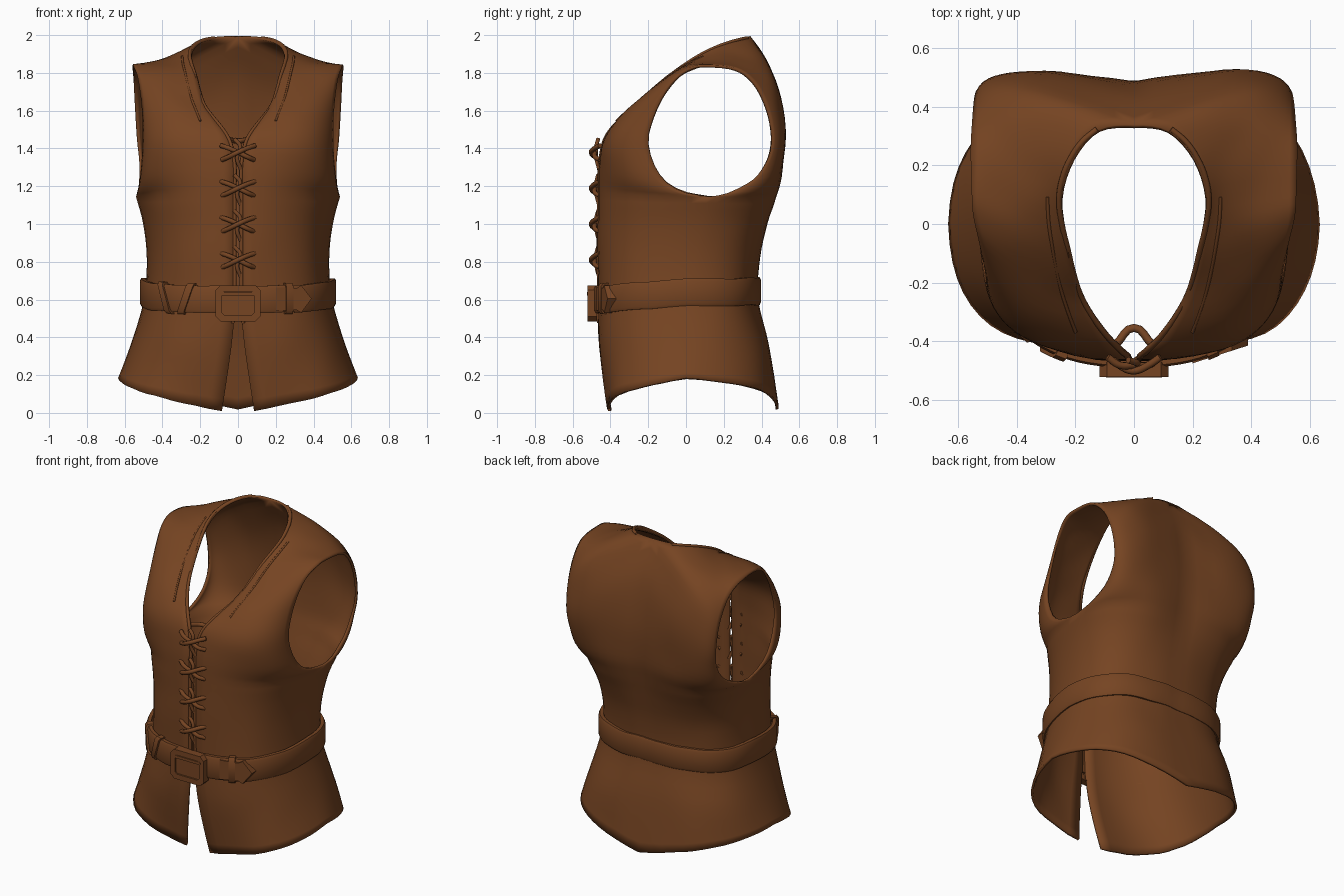
import bpy, bmesh, math
from mathutils import Vector, noise

if "Cube" in bpy.data.objects:
    bpy.data.objects.remove(bpy.data.objects["Cube"])

leather = bpy.data.materials.new("brown_leather")
leather.diffuse_color = (0.18, 0.058, 0.016, 1)
leather.use_nodes = True
leather.node_tree.nodes["Principled BSDF"].inputs["Base Color"].default_value = leather.diffuse_color

def finish(name, bm, angle=40):
    bmesh.ops.recalc_face_normals(bm, faces=bm.faces)
    me = bpy.data.meshes.new(name)
    bm.to_mesh(me)
    bm.free()
    ob = bpy.data.objects.new(name, me)
    bpy.context.collection.objects.link(ob)
    me.materials.append(leather)
    bpy.ops.object.select_all(action='DESELECT')
    bpy.context.view_layer.objects.active = ob
    ob.select_set(True)
    bpy.ops.object.shade_smooth_by_angle(angle=math.radians(angle))
    return ob

def bez(a, c, b, t):
    return a * (1 - t) ** 2 + c * 2 * t * (1 - t) + b * t * t

def catmull(p0, p1, p2, p3, t):
    return 0.5 * (2 * p1 + (p2 - p0) * t + (2 * p0 - 5 * p1 + 4 * p2 - p3) * t * t
                  + (3 * p1 - p0 - 3 * p2 + p3) * t ** 3)

# Waist section: height, side half width, seam y, front edge x, front y, back y
waist = [(.35, .572, .03, .035, -.46, .44), (.6, .498, .02, .014, -.465, .38),
         (.82, .483, .05, .012, -.467, .39), (1.0, .502, .08, .012, -.467, .425)]
hem_front = (.085, -.41, .01, .62, -.48, .11, .635, 0, .185)
hem_back = (0, .49, .02, .615, .51, .155, .635, 0, .185)
# Rows over the shoulder: inner edge, bend, outer edge (armhole)
upper = [(.012, -.465, 1.18, .505, -.485, 1.15, .54, .12, 1.145),
         (.012, -.46, 1.32, .51, -.475, 1.27, .522, -.10, 1.22),
         (.04, -.435, 1.45, .465, -.465, 1.42, .505, -.20, 1.42),
         (.10, -.37, 1.54, .41, -.39, 1.56, .51, -.155, 1.62),
         (.175, -.25, 1.64, .39, -.22, 1.72, .53, -.06, 1.77),
         (.22, -.09, 1.79, .40, -.03, 1.84, .55, .03, 1.83),
         (.25, .08, 1.905, .38, .12, 1.86, .555, .12, 1.845),
         (.21, .22, 1.965, .38, .29, 1.87, .558, .26, 1.825),
         (.12, .32, 1.99, .43, .42, 1.84, .552, .365, 1.75),
         (0, .34, 1.995, .48, .53, 1.76, .545, .435, 1.61),
         (0, .44, 1.78, .50, .58, 1.57, .535, .455, 1.45),
         (0, .485, 1.50, .52, .59, 1.40, .522, .42, 1.32),
         (0, .48, 1.28, .54, .58, 1.23, .525, .32, 1.21)]
armpit_back = (0, .455, 1.14, .55, .545, 1.13, .54, .12, 1.145)

rows = [hem_front]
rows += [(ix, f, z, w - (.025 if z > .9 else .01), f - .015, z, w, s, z) for z, w, s, ix, f, b in waist]
rows += upper + [armpit_back]
rows += [(0, b, z, w - .015, b + (.06 if z > .9 else .025), z, w, s, z) for z, w, s, ix, f, b in reversed(waist)]
rows.append(hem_back)
rows = [[Vector(r[i:i + 3]) for i in (0, 3, 6)] for r in rows]

# Neighbours that keep the armhole a closed loop, the side seams equal and the nape level
A, B, NAPE = 5, 18, 14
beyond = 2 * rows[A][2] - rows[A - 1][2]
nape_mirror = rows[NAPE - 1][0] * 1
nape_mirror.x *= -1
override = {(A, 2, 0): rows[B - 1][2], (B - 1, 2, 3): rows[A + 1][2],
            (A - 1, 2, 3): beyond, (B, 2, 0): beyond,
            (NAPE - 1, 0, 3): nape_mirror,
            (NAPE, 0, 0): 2 * rows[NAPE][0] - rows[NAPE + 1][0]}

# Vest shell: half the garment from front hem over the shoulder to back hem, then mirrored
SUB, N = 4, 14
half = []
for i in range(len(rows) - 1):
    q = [rows[max(0, min(len(rows) - 1, i + k))] for k in (-1, 0, 1, 2)]
    for j in range(SUB):
        half.append([catmull(*(override.get((i, k, m), q[m][k]) for m in range(4)), j / SUB)
                     for k in range(3)])
half.append(rows[-1])
bm = bmesh.new()
for side in (1, -1):
    grid = []
    for inner, bend, outer in half:
        line = []
        for k in range(N + 1):
            p = bez(inner, bend, outer, k / N)
            p.x = max(p.x, 0) * side
            fade = min(1, abs(p.x) * 6)
            p.y += .010 * fade * noise.noise(p * 4.0)      # soft creases
            p.z += .004 * fade * noise.noise(p * 9.0)
            line.append(bm.verts.new(p))
        grid.append(line)
    for a, b in zip(grid, grid[1:]):
        for k in range(N):
            bm.faces.new((a[k], a[k + 1], b[k + 1], b[k]))
bmesh.ops.remove_doubles(bm, verts=bm.verts, dist=0.0015)
vest = finish("vest_shell", bm)
# keep the normals facing outwards, so the thickness goes inwards
back = min(vest.data.polygons, key=lambda f: (f.center - Vector((.2, .52, 1.45))).length)
if back.normal.y < 0:
    vest.data.flip_normals()
sol = vest.modifiers.new("thickness", 'SOLIDIFY')
sol.thickness, sol.offset = .015, -1

# Belt and its rolled profile
def belt_point(u):
    """u runs 0..4 around the waist: front, right side, back, left side"""
    s = 1 if u < 2 else -1
    v = u if u < 2 else 4 - u
    side = Vector((.506, .02, .64))
    if v <= 1:
        p = bez(Vector((0, -.476, .60)), Vector((.505, -.49, .60)), side, v)
    else:
        p = bez(side, Vector((.497, .41, .64)), Vector((0, .381, .645)), v - 1)
    return Vector((p.x * s, p.y, p.z))

def band(name, h, t, u0, u1, n, profile, lean=0.0):
    bm = bmesh.new()
    rings = []
    for i in range(n + 1):
        u = (u0 + (u1 - u0) * i / n) % 4
        p = belt_point(u)
        d = belt_point((u + .01) % 4) - belt_point((u - .01) % 4)
        out = Vector((d.y, -d.x, 0)).normalized()
        along = d.normalized()
        rings.append([bm.verts.new(p + out * a * t + along * lean * b
                                   + Vector((0, 0, b * h + .006 * noise.noise(p * 8))))
                      for a, b in profile])
    for r, s in zip(rings, rings[1:]):
        for k in range(len(profile)):
            m = (k + 1) % len(profile)
            bm.faces.new((r[k], r[m], s[m], s[k]))
    if abs(u1 - u0) < 4:
        bm.faces.new(rings[0])
        bm.faces.new(rings[-1][::-1])
    bmesh.ops.remove_doubles(bm, verts=bm.verts, dist=1e-4)
    return finish(name, bm)

strap = [(-1, -1), (.5, -1), (1, -.8), (1, .8), (.5, 1), (-1, 1)]
band("belt", .072, .014, 0, 4, 96, strap)
for name, u, lean in (("belt_keeper", .31, 0), ("belt_fold_inner", 3.68, .03), ("belt_fold_outer", 3.5, -.03)):
    band(name, .082, .025, u - .025, u + .025, 4, strap, lean)

# Plates on the belt, extruded from an outline in x and z
def plate(name, outline, y, depth, hole=None, tilt=0.0):
    bm = bmesh.new()
    loops = [outline] + ([hole] if hole else [])
    vs = [[[bm.verts.new((x, y + tilt * x + d, z)) for x, z in lp] for d in (0, depth)] for lp in loops]
    n = len(outline)
    for front, rear in vs:
        for k in range(n):
            m = (k + 1) % n
            bm.faces.new((front[k], front[m], rear[m], rear[k]))
    for d in (0, 1):
        if hole:
            for k in range(n):
                m = (k + 1) % n
                bm.faces.new((vs[0][d][k], vs[0][d][m], vs[1][d][m], vs[1][d][k]))
        else:
            bm.faces.new(vs[0][d])
    return finish(name, bm, 30)

def rounded(w, h, c, z):
    return [(x, z + y) for x, y in ((-w + c, -h), (w - c, -h), (w, -h + c), (w, h - c),
                                    (w - c, h), (-w + c, h), (-w, h - c), (-w, -h + c))]

plate("buckle_frame", rounded(.118, .095, .025, .58), -.522, .05, rounded(.085, .062, .012, .58))
plate("buckle_center", rounded(.09, .066, .012, .585), -.513, .04)
plate("buckle_prong", rounded(.095, .009, .004, .63), -.524, .02)
plate("belt_tip", [(.20, .54), (.31, .545), (.335, .53), (.39, .605), (.335, .675), (.31, .66), (.20, .665)],
      -.540, .045, tilt=.32)

# Cords: round tubes through a few points
def cord(name, pts, r):
    cu = bpy.data.curves.new(name, 'CURVE')
    cu.dimensions = '3D'
    cu.bevel_depth, cu.bevel_resolution, cu.resolution_u, cu.use_fill_caps = r, 2, 4, True
    sp = cu.splines.new('BEZIER')
    sp.bezier_points.add(len(pts) - 1)
    for b, p in zip(sp.bezier_points, pts):
        b.co = p
        b.handle_left_type = b.handle_right_type = 'AUTO'
    ob = bpy.data.objects.new(name, cu)
    bpy.context.collection.objects.link(ob)
    cu.materials.append(leather)

# Crossed laces down the front opening
for i, z in enumerate((1.38, 1.19, 1.0, .81)):
    for s in (1, -1):
        cord(f"lace_{i}_{'right' if s > 0 else 'left'}",
             [(-.085 * s, -.455, z - .04), (-.05 * s, -.482, z - .025), (0, -.492 - .01 * s, z),
              (.05 * s, -.482, z + .022), (.09 * s, -.455, z + .035)], .013)
    cord(f"lace_link_{i}", [(-.02, -.465, z + .07), (.012, -.475, z + .03), (-.005, -.475, z - .03),
                            (.015, -.46, z - .09)], .011)
cord("lace_top", [(-.06, -.41, 1.45), (0, -.355, 1.44), (.06, -.41, 1.45)], .014)

# Rolled edges along the front opening and neckline, and the stitched collar line
for s, side in ((1, "right"), (-1, "left")):
    edge = [r[0] for r in half[6:SUB * 13 + 1:2]]
    cord("edge_" + side, [(s * (p.x + .006), p.y + .004, p.z - .006) for p in edge], .010)
    line = [bez(*r, .17) for r in half[SUB * 8:SUB * 11 + 1:2]]
    cord("collar_seam_" + side, [(s * p.x, p.y, p.z - .003) for p in line], .006)
